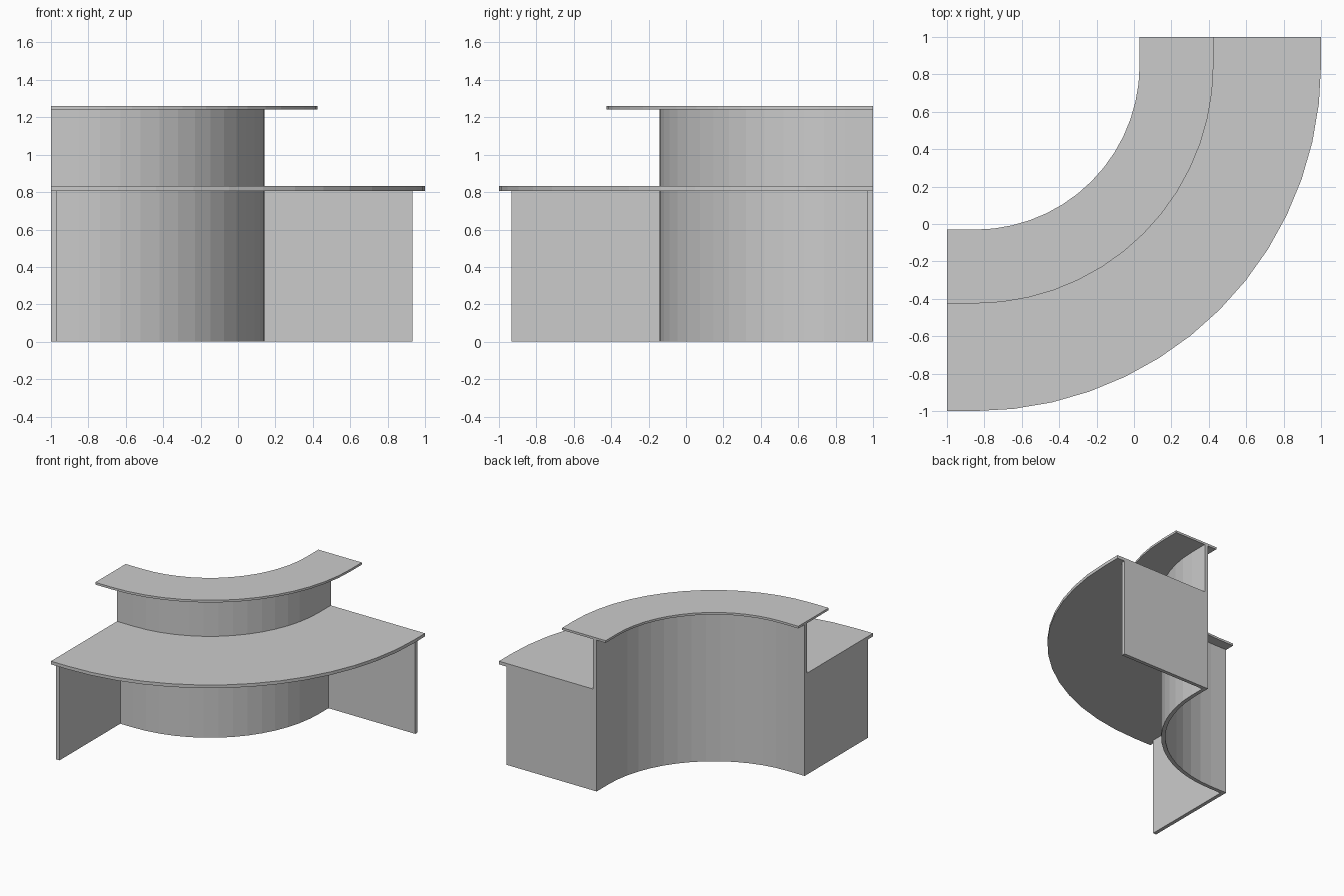
import bpy
import bmesh
from math import sin, cos, pi

if "Cube" in bpy.data.objects:
    bpy.data.objects.remove(bpy.data.objects["Cube"])

grey = bpy.data.materials.new("light_grey")
grey.use_nodes = True
grey.diffuse_color = (0.6, 0.6, 0.6, 1)
grey.node_tree.nodes["Principled BSDF"].inputs["Base Color"].default_value = (0.6, 0.6, 0.6, 1)

CENTRE = 0.85      # bend centre sits at (-CENTRE, CENTRE)
SEGMENTS = 14
COUNTER_Z = 0.807
SHELF_Z = 1.243


def bend(offset):
    """Quarter bend with short straight ends, crossing x = offset and y = -offset."""
    r = offset + CENTRE
    angles = [i * pi / 2 / SEGMENTS for i in range(SEGMENTS + 1)]
    arc = [(r * sin(a) - CENTRE, CENTRE - r * cos(a)) for a in angles]
    return [(-1, -offset)] + arc + [(offset, 1)]


def extrude_outline(name, outline, z0, z1):
    bm = bmesh.new()
    base = bm.faces.new([bm.verts.new((x, y, z0)) for x, y in outline])
    top = bmesh.ops.extrude_face_region(bm, geom=[base])["geom"]
    verts = [v for v in top if isinstance(v, bmesh.types.BMVert)]
    bmesh.ops.translate(bm, verts=verts, vec=(0, 0, z1 - z0))
    bmesh.ops.recalc_face_normals(bm, faces=bm.faces)
    mesh = bpy.data.meshes.new(name)
    bm.to_mesh(mesh)
    bm.free()
    mesh.materials.append(grey)
    obj = bpy.data.objects.new(name, mesh)
    bpy.context.collection.objects.link(obj)
    return obj


def curved_slab(name, inner, outer, z0, z1):
    return extrude_outline(name, bend(inner) + bend(outer)[::-1], z0, z1)


# Curved upright wall, work counter and raised shelf
curved_slab("curved_wall", 0.112, 0.143, 0, SHELF_Z)
curved_slab("counter_top", 0.143, 1.0, COUNTER_Z, 0.833)
curved_slab("upper_shelf", 0.03, 0.425, SHELF_Z, 1.261)

# Flat end panels below the counter, mirrored across the diagonal
side = [(0.143, 0.97), (0.932, 0.97), (0.932, 1), (0.143, 1)]
extrude_outline("back_end_panel", side, 0, COUNTER_Z)
extrude_outline("side_end_panel", [(-y, -x) for x, y in side], 0, COUNTER_Z)
